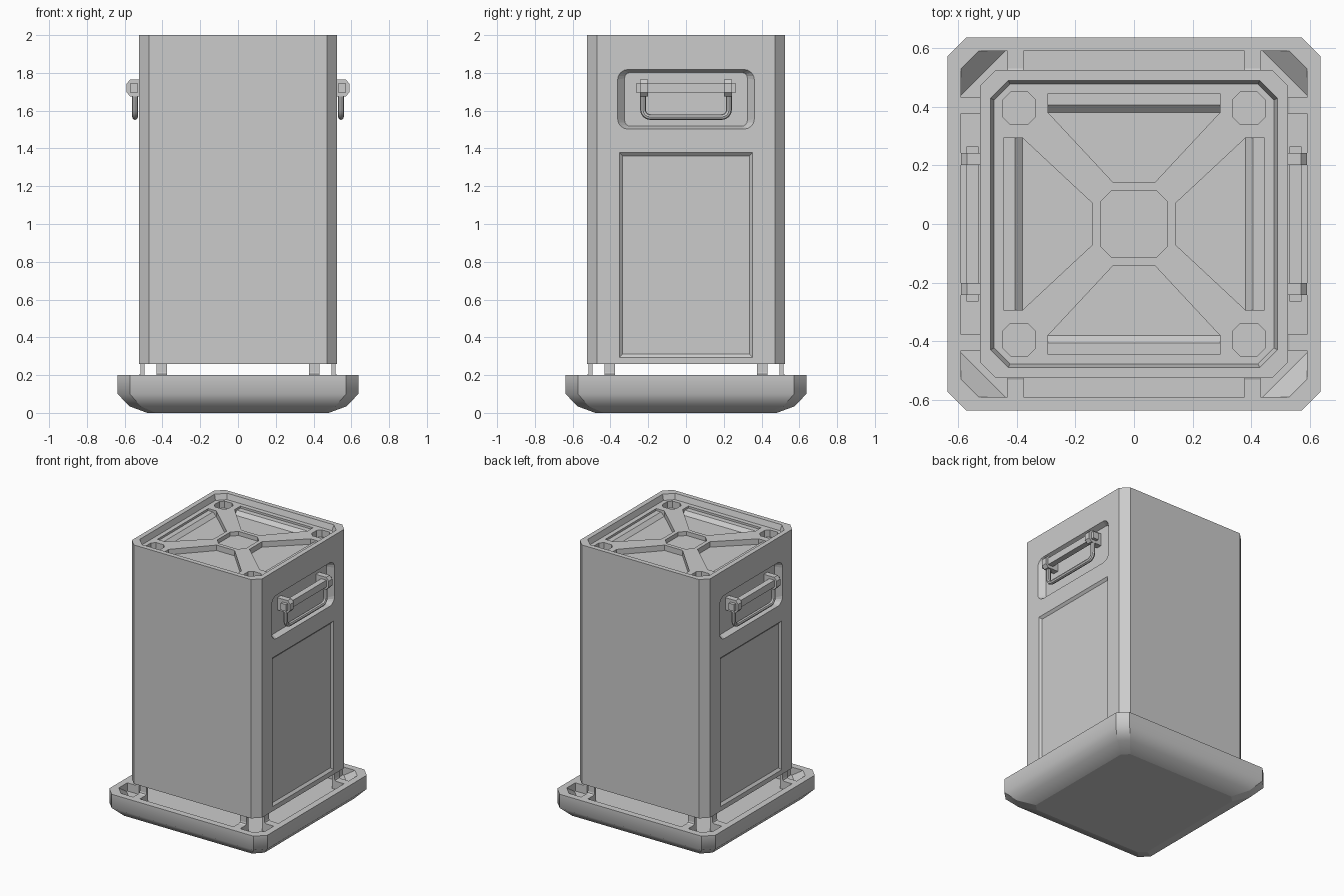
import bpy, bmesh, math
from mathutils import Matrix

if "Cube" in bpy.data.objects:
    bpy.data.objects.remove(bpy.data.objects["Cube"])


def outline(hu, hv, r, seg=1):
    """Rectangle with chamfered (seg=1) or rounded corners."""
    pts = []
    for k, (su, sv) in enumerate([(1, 1), (-1, 1), (-1, -1), (1, -1)]):
        for i in range(seg + 1):
            a = math.pi / 2 * (k + i / seg)
            pts.append((su * (hu - r) + r * math.cos(a), sv * (hv - r) + r * math.sin(a)))
    return pts


def plan(h, c, z, cx=0, cy=0):
    return [(cx + u, cy + v, z) for u, v in outline(h, h, c)]


def side(x, hy, hz, zc, r=0.0, seg=1):
    pts = outline(hy, hz, r, seg) if r else [(hy, hz), (-hy, hz), (-hy, -hz), (hy, -hz)]
    return [(x, u, zc + v) for u, v in pts]


def loft(name, rings, turn=0):
    """Skin a stack of equal rings, cap both ends, then turn about z."""
    bm = bmesh.new()
    vs = [[bm.verts.new(p) for p in ring] for ring in rings]
    n = len(vs[0])
    for a, b in zip(vs, vs[1:]):
        for i in range(n):
            j = (i + 1) % n
            bm.faces.new((a[i], a[j], b[j], b[i]))
    bm.faces.new(vs[0])
    bm.faces.new(vs[-1])
    bmesh.ops.recalc_face_normals(bm, faces=bm.faces)
    bm.transform(Matrix.Rotation(turn, 4, 'Z'))
    me = bpy.data.meshes.new(name)
    bm.to_mesh(me)
    bm.free()
    ob = bpy.data.objects.new(name, me)
    bpy.context.collection.objects.link(ob)
    return ob


def cut(target, cutter):
    cutter.hide_render = True
    m = target.modifiers.new("cut", 'BOOLEAN')
    m.operation, m.solver, m.object = 'DIFFERENCE', 'EXACT', cutter
    bpy.context.view_layer.objects.active = target
    bpy.ops.object.modifier_apply(modifier=m.name)
    bpy.data.objects.remove(cutter)


# Base tray with a recess whose corners slope inward
base = loft("base_tray", [plan(.48, .045, 0), plan(.575, .06, .035),
                          plan(.637, .065, .1), plan(.637, .065, .2)])
cut(base, loft("tray_cutter", [plan(.59, .15, .14), plan(.59, .06, .2), plan(.59, .06, .25)]))
for p in base.data.polygons:
    p.use_smooth = True
for e in base.data.edges:
    za, zb = (base.data.vertices[i].co.z for i in e.vertices)
    e.use_edge_sharp = not (abs(za - zb) < .001 and .01 < za < .12)

# Legs: rim bridge turning up into a thin plate, two per side
leg = [(.6, .14), (.6, .2), (.53, .2), (.518, .205), (.515, .215),
       (.515, .27), (.495, .27), (.495, .14)]
for k in range(4):
    for s in (-1, 1):
        loft("leg", [[(s * .404 + d, y, z) for y, z in leg] for d in (-.027, .027)],
             k * math.pi / 2)

# Body and sunken lid
body = loft("body", [plan(.525, .053, .26), plan(.525, .053, 2)])
cut(body, loft("lid_cutter", [plan(.478, .055, 1.96), plan(.49, .06, 2), plan(.493, .06, 2.03)]))

# Lid pockets: four stepped trapezoids, centre and corner octagons
steps = [(.445, .293, 1.945), (.407, .293, 1.945), (.38, .293, 1.92), (.143, .072, 1.92)]
for k in range(4):
    cut(body, loft("pocket_cutter", [[(-w, y, z), (w, y, z), (w, y, 1.985), (-w, y, 1.985)]
                                     for y, w, z in steps], k * math.pi / 2))
cut(body, loft("centre_cutter", [plan(.115, .04, 1.93), plan(.115, .04, 1.985)]))
for sx in (-1, 1):
    for sy in (-1, 1):
        cut(body, loft("corner_cutter", [plan(.055, .025, z, sx * .392, sy * .395)
                                         for z in (1.91, 1.985)]))

# Both decorated sides: panel, handle recess, handle
for name, turn in (("right", 0), ("left", math.pi)):
    cut(body, loft("panel_cutter", [side(.51, .335, .525, .836), side(.525, .352, .542, .836),
                                    side(.55, .352, .542, .836)], turn))
    cut(body, loft("recess_cutter", [side(.487, .325, .142, 1.66, .03, 4),
                                     side(.525, .362, .158, 1.66, .055, 4),
                                     side(.55, .362, .158, 1.66, .055, 4)], turn))
    loft(name + "_handle_bar", [[(x, y, z) for x, z in
                                 ((.53, 1.695), (.572, 1.695), (.572, 1.745), (.53, 1.745))]
                                for y in (-.265, .265)], turn)
    bracket = [(.48, 1.675), (.57, 1.675), (.59, 1.697), (.59, 1.743),
               (.57, 1.765), (.48, 1.765)]
    for s in (-1, 1):
        loft(name + "_handle_bracket", [[(x, s * .222 + d, z) for x, z in bracket]
                                        for d in (-.021, .021)], turn)
    # Hanging grip: rounded U of tube
    path = [(-.228, 1.72)]
    for c, a0 in ((-.188, math.pi), (.188, 1.5 * math.pi)):
        path += [(c + .04 * math.cos(a0 + i * math.pi / 8),
                  1.606 + .04 * math.sin(a0 + i * math.pi / 8)) for i in range(5)]
    path.append((.228, 1.72))
    cu = bpy.data.curves.new(name + "_handle_grip", 'CURVE')
    cu.dimensions, cu.bevel_depth, cu.bevel_resolution, cu.use_fill_caps = '3D', .015, 2, True
    sp = cu.splines.new('POLY')
    sp.points.add(len(path) - 1)
    for p, (y, z) in zip(sp.points, path):
        p.co = (.545, y, z, 1)
    grip = bpy.data.objects.new(name + "_handle_grip", cu)
    bpy.context.collection.objects.link(grip)
    grip.rotation_euler.z = turn
    bpy.ops.object.select_all(action='DESELECT')
    grip.select_set(True)
    bpy.context.view_layer.objects.active = grip
    bpy.ops.object.convert(target='MESH')
    bpy.ops.object.shade_smooth_by_angle()
